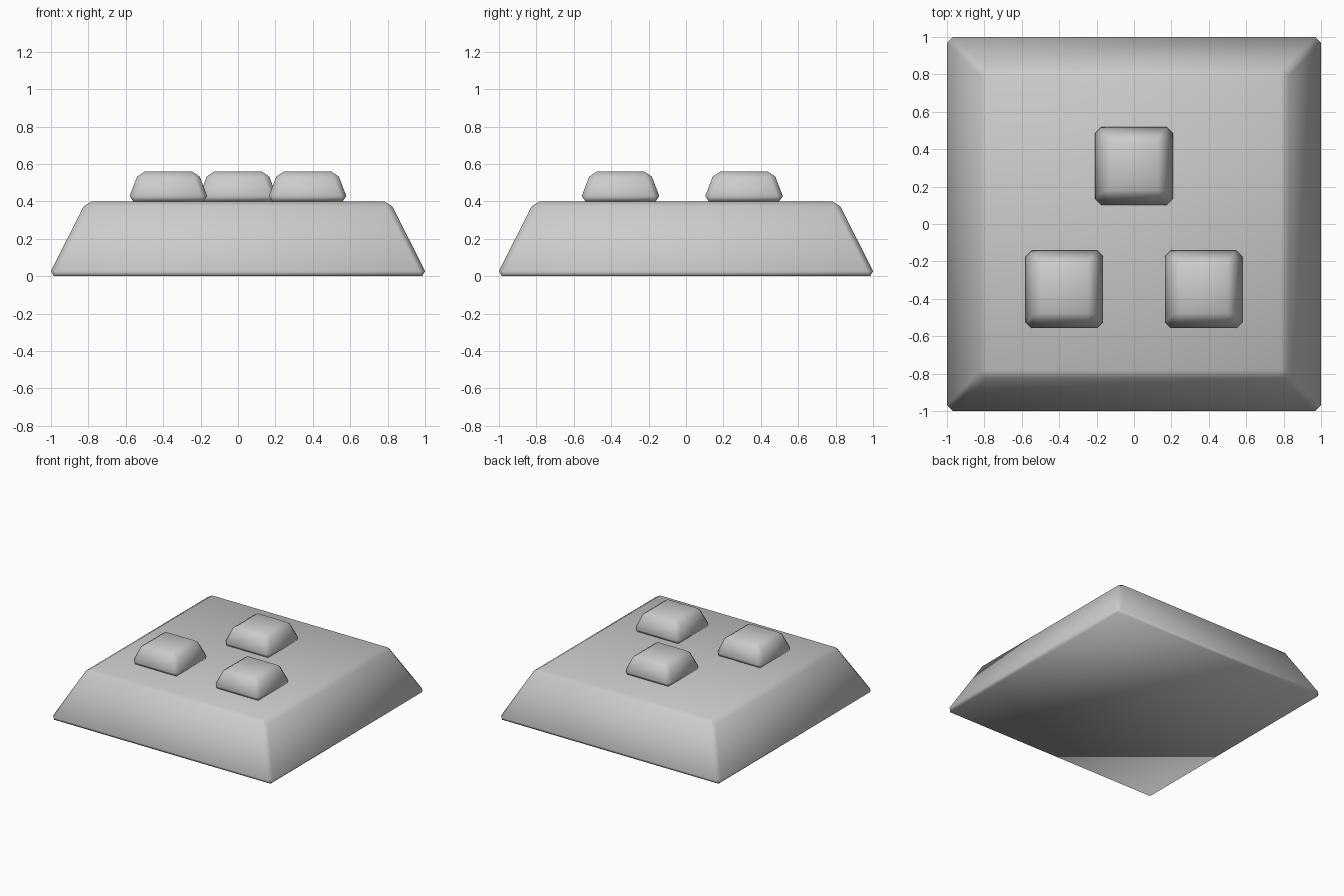
import bpy, bmesh

if "Cube" in bpy.data.objects:
    bpy.data.objects.remove(bpy.data.objects["Cube"])


def tapered_block(name, x, y, z, height, base_half, top_half, bevel):
    """Square block narrowing upward, with chamfered edges and smooth shading."""
    bm = bmesh.new()
    bmesh.ops.create_cube(bm, size=2)
    for v in bm.verts:
        top = v.co.z > 0
        half = top_half if top else base_half
        v.co = (v.co.x * half, v.co.y * half, height if top else 0)
    bmesh.ops.bevel(bm, geom=bm.edges[:], offset=bevel, segments=1,
                    profile=0.5, affect='EDGES')
    for f in bm.faces:
        f.smooth = True
    mesh = bpy.data.meshes.new(name)
    bm.to_mesh(mesh)
    bm.free()
    obj = bpy.data.objects.new(name, mesh)
    obj.location = (x, y, z)
    bpy.context.collection.objects.link(obj)
    return obj


# Sloped base plate
tapered_block("base", 0, 0, 0, 0.4, 1.014, 0.812, 0.03)

# Three buttons in a triangle on the top face
for name, x, y in (("button_back", 0, 0.31),
                   ("button_left", -0.372, -0.35),
                   ("button_right", 0.372, -0.35)):
    tapered_block(name, x, y, 0.4, 0.16, 0.218, 0.157, 0.03)
